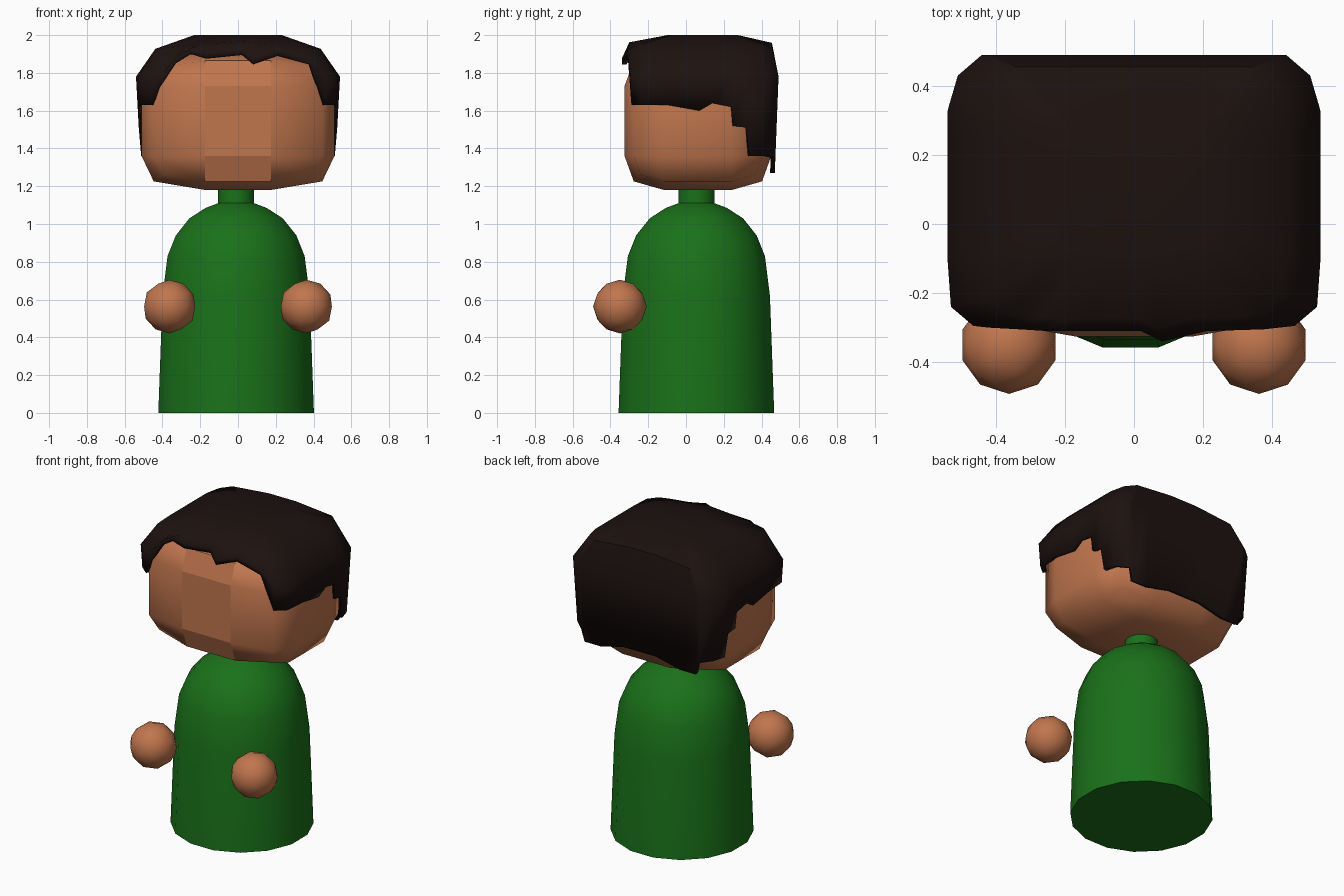
import bpy, bmesh, math
from mathutils import Vector

if "Cube" in bpy.data.objects:
    bpy.data.objects.remove(bpy.data.objects["Cube"])


def material(name, rgb):
    m = bpy.data.materials.new(name)
    m.diffuse_color = (*rgb, 1)
    m.use_nodes = True
    m.node_tree.nodes["Principled BSDF"].inputs["Base Color"].default_value = m.diffuse_color
    return m


SKIN = material("skin", (0.53, 0.18, 0.075))
GREEN = material("green", (0.01, 0.165, 0.01))
DARK = material("dark_hair", (0.012, 0.006, 0.005))


def finish(name, bm, mat, angle):
    bmesh.ops.recalc_face_normals(bm, faces=bm.faces)
    me = bpy.data.meshes.new(name)
    bm.to_mesh(me)
    bm.free()
    ob = bpy.data.objects.new(name, me)
    bpy.context.collection.objects.link(ob)
    me.materials.append(mat)
    bpy.ops.object.select_all(action='DESELECT')
    ob.select_set(True)
    bpy.context.view_layer.objects.active = ob
    bpy.ops.object.shade_smooth_by_angle(angle=math.radians(angle))
    return ob


def skin_rings(bm, rings):
    """Join closed rings of points with quads and cap both ends if wanted."""
    rows = [[bm.verts.new(p) for p in r] for r in rings]
    n = len(rows[0])
    for a, b in zip(rows, rows[1:]):
        for i in range(n):
            j = (i + 1) % n
            bm.faces.new((a[i], a[j], b[j], b[i]))
    return rows


# Body: turned bell shape with a short neck
SIDES = 16
profile = [(0.42, 0), (0.397, 0.62), (0.37, 0.83), (0.325, 0.94), (0.252, 1.03),
           (0.165, 1.085), (0.097, 1.11), (0.097, 1.25)]
bm = bmesh.new()
rings = []
for r, z in profile:
    angles = [2 * math.pi * (i + 0.5) / SIDES for i in range(SIDES)]
    rings.append([(-0.01 + r * math.cos(a), 0.055 + r * math.sin(a), z) for a in angles])
rows = skin_rings(bm, rings)
bm.faces.new(rows[0])
bm.faces.new(rows[-1])
finish("body", bm, GREEN, 40)

# Head: box with two-step rounded edges
half, flat = (0.51, 0.388, 0.365), (0.34, 0.46, 0.51)
centre = Vector((0, 0.063, 1.545))
reach = {1: 1.0, 2: 0.875, 3: 0.78}
bm = bmesh.new()
bmesh.ops.create_cube(bm, size=2)
bmesh.ops.subdivide_edges(bm, edges=bm.edges[:], cuts=2, use_grid_fill=True)
for v in bm.verts:
    outer = [abs(c) > 0.9 for c in v.co]
    k = reach[sum(outer)]
    v.co = centre + Vector([math.copysign(k if o else f, c) * h
                            for c, o, f, h in zip(v.co, outer, flat, half)])
head = finish("head", bm, SKIN, 60)
for p in head.data.polygons:          # flat face panel
    if abs(p.center.x) < 0.1 and p.center.y < -0.2:
        p.use_smooth = False

# Hands
for side, name in ((-1, "left_hand"), (1, "right_hand")):
    bm = bmesh.new()
    bmesh.ops.create_icosphere(bm, subdivisions=2, radius=0.142)
    bmesh.ops.translate(bm, verts=bm.verts, vec=(side * 0.362, -0.35, 0.563))
    finish(name, bm, SKIN, 40)

# Hair: cap with a jagged rim, outline points (x, y, rim height)
half_rim = [(0.465, -0.295, 1.63), (0.53, -0.24, 1.63), (0.54, -0.1, 1.63), (0.54, 0.07, 1.60),
            (0.54, 0.14, 1.64), (0.54, 0.24, 1.62), (0.54, 0.25, 1.52), (0.54, 0.325, 1.51),
            (0.535, 0.345, 1.36), (0.51, 0.43, 1.36), (0.44, 0.49, 1.35), (0.42, 0.49, 1.27),
            (0.3, 0.49, 1.27), (0.12, 0.49, 1.31)]
fringe = [(-0.42, -0.30, 1.72), (-0.33, -0.305, 1.85), (-0.25, -0.31, 1.90), (-0.17, -0.31, 1.875),
          (0.02, -0.31, 1.895), (0.08, -0.34, 1.845), (0.21, -0.31, 1.89), (0.375, -0.305, 1.845)]
loop = half_rim + [(-x, y, z) for x, y, z in reversed(half_rim)] + fringe
MID_Y = 0.1


def scaled(x, y, sx, sy, z):
    return (x * sx, MID_Y + (y - MID_Y) * sy, z)


rim, wide, crown, top = [], [], [], []
for x, y, z in loop:
    s = 1 - 0.1 * max(0, 1.78 - z)
    rim.append(scaled(x, y, s, s, z))
    wide.append(scaled(x, y, 1, 1, max(1.78, z + 0.03)))
    crown.append(scaled(x, y, 0.81, 0.91, 1.968 - 0.075 * abs(x)))
    top.append(scaled(x, y, 0.43, 0.45, 2.0))
bm = bmesh.new()
rows = skin_rings(bm, [rim, wide, crown, top])
bm.faces.new(rows[-1])
hair = finish("hair", bm, DARK, 50)
shell = hair.modifiers.new("thickness", 'SOLIDIFY')
shell.thickness = 0.025
shell.offset = -1
